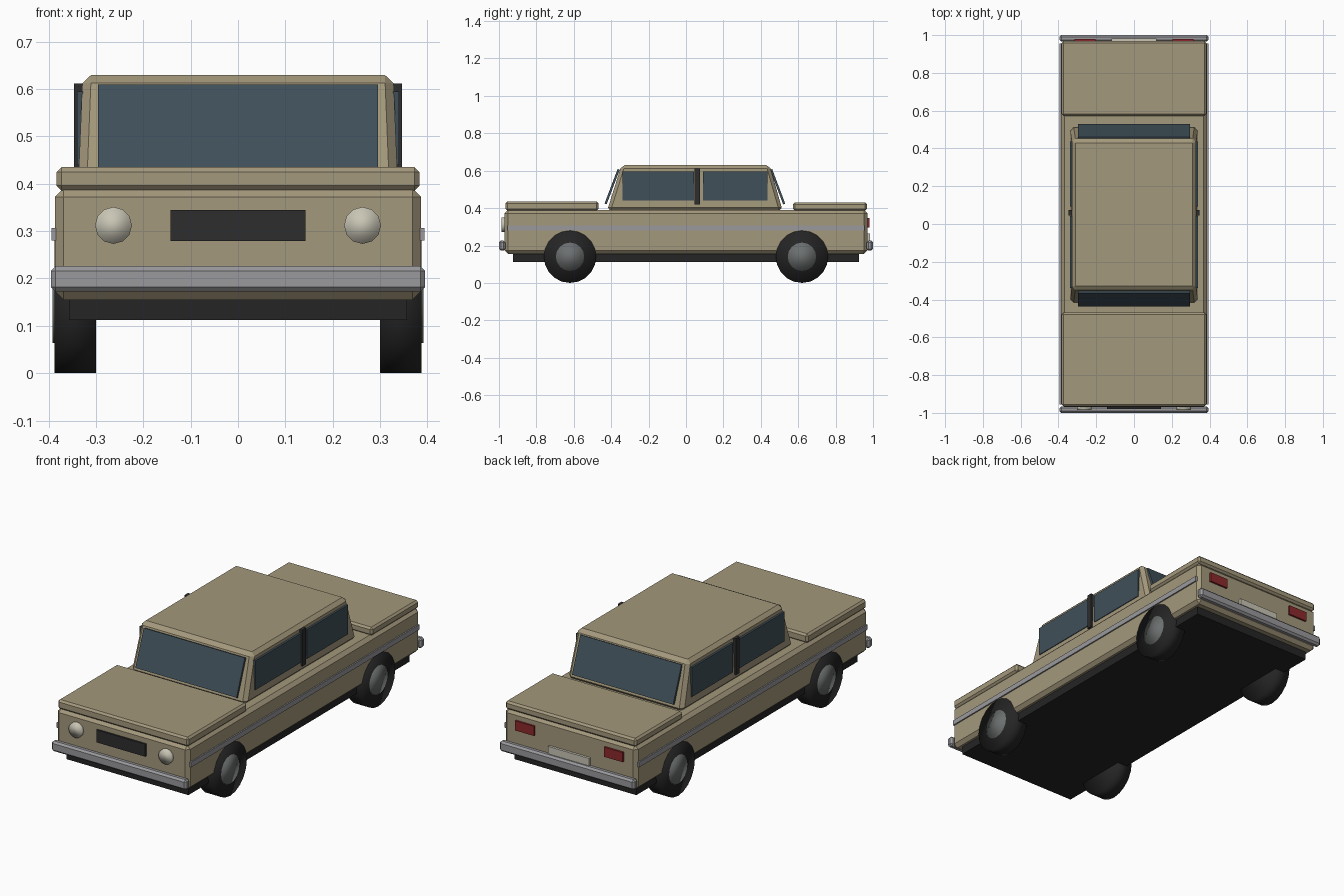
import bpy, bmesh, math
from mathutils import Matrix, Vector

default = bpy.data.objects.get("Cube")
if default:
    bpy.data.objects.remove(default, do_unlink=True)


def material(name, r, g, b):
    m = bpy.data.materials.new(name)
    m.use_nodes = True
    m.diffuse_color = (r, g, b, 1)
    m.node_tree.nodes["Principled BSDF"].inputs["Base Color"].default_value = (r, g, b, 1)
    return m


paint = material("tan paint", 0.37, 0.315, 0.2)
glass = material("dark glass", 0.05, 0.08, 0.1)
chrome = material("chrome", 0.32, 0.32, 0.335)
black = material("black trim", 0.026, 0.026, 0.026)
rubber = material("rubber", 0.018, 0.018, 0.018)
steel = material("hub steel", 0.15, 0.16, 0.16)
lamp = material("lamp white", 0.58, 0.56, 0.46)
red = material("tail red", 0.26, 0.022, 0.025)


def finish(name, bm, mat, bevel=0):
    mesh = bpy.data.meshes.new(name)
    bmesh.ops.recalc_face_normals(bm, faces=bm.faces)
    bm.to_mesh(mesh)
    bm.free()
    mesh.materials.append(mat)
    obj = bpy.data.objects.new(name, mesh)
    bpy.context.collection.objects.link(obj)
    if bevel:
        mod = obj.modifiers.new("Bevel", "BEVEL")
        mod.width = bevel
        mod.segments = 1
    return obj


def box(name, mat, x, y, z, bevel=0):
    """Box from (min, max) ranges on each axis."""
    bm = bmesh.new()
    bmesh.ops.create_cube(bm, size=1)
    for v in bm.verts:
        v.co = [r[0] + (c + 0.5) * (r[1] - r[0]) for c, r in zip(v.co, (x, y, z))]
    return finish(name, bm, mat, bevel)


def disc(name, mat, centre, radius, depth, axis, sides):
    """Smooth-shaded cylinder along the x or y axis."""
    bm = bmesh.new()
    turn = Matrix.Rotation(math.pi / 2, 4, "Y" if axis == "x" else "X")
    bmesh.ops.create_cone(bm, cap_ends=True, segments=sides, radius1=radius,
                          radius2=radius, depth=depth,
                          matrix=Matrix.Translation(centre) @ turn)
    for f in bm.faces:
        f.smooth = True
    return finish(name, bm, mat)


def pane(name, low, high, half_width, thick):
    """Sloping glass between a low and a high (y, z) point."""
    a, b = Vector(low), Vector(high)
    d = (b - a).normalized()
    n = Vector((-d.y, d.x)) * thick / 2
    bm = bmesh.new()
    rings = [[bm.verts.new((x, p.x, p.y)) for p in (a + n, b + n, b - n, a - n)]
             for x in (-half_width, half_width)]
    for ring in rings:
        bm.faces.new(ring)
    for i in range(4):
        j = (i + 1) % 4
        bm.faces.new((rings[0][i], rings[0][j], rings[1][j], rings[1][i]))
    return finish(name, bm, glass)


# Lower body, hood, trunk and underside
box("body", paint, (-0.387, 0.387), (-0.97, 0.97), (0.155, 0.39), 0.018)
box("hood", paint, (-0.383, 0.383), (-0.965, -0.468), (0.386, 0.435), 0.01)
box("trunk_lid", paint, (-0.383, 0.383), (0.572, 0.968), (0.386, 0.43), 0.01)
box("chassis", rubber, (-0.357, 0.357), (-0.925, 0.925), (0.112, 0.165))

# Tapered cabin
cabin = box("cabin", paint, (-1, 1), (-1, 1), (0.385, 0.63), 0.018)
for v in cabin.data.vertices:
    top = v.co.z > 0.5
    v.co.x *= 0.328 if top else 0.338
    if v.co.y < 0:
        v.co.y = -0.345 if top else -0.422
    else:
        v.co.y = 0.447 if top else 0.517

# Windshield and rear window
pane("windshield", (-0.43, 0.422), (-0.36, 0.607), 0.296, 0.012)
pane("rear_window", (0.525, 0.422), (0.455, 0.607), 0.296, 0.012)

# Bumpers
box("front_bumper", chrome, (-0.395, 0.395), (-1, -0.965), (0.172, 0.226), 0.01)
box("rear_bumper", chrome, (-0.395, 0.395), (0.965, 1), (0.172, 0.226), 0.01)

# Grille and rear plate
box("grille", black, (-0.143, 0.143), (-0.98, -0.965), (0.279, 0.345))
box("rear_plate", lamp, (-0.12, 0.12), (0.965, 0.983), (0.205, 0.265))

# Parts repeated on both sides
for side, s in (("left", 1), ("right", -1)):
    def across(a, b):
        return tuple(sorted((s * a, s * b)))

    box(side + "_front_side_window", glass, across(0.327, 0.34), (-0.34, 0.043), (0.44, 0.595))
    box(side + "_rear_side_window", glass, across(0.327, 0.34), (0.092, 0.436), (0.44, 0.595))
    box(side + "_door_pillar", black, across(0.325, 0.346), (0.045, 0.075), (0.42, 0.612))
    box(side + "_side_trim", chrome, across(0.38, 0.394), (-0.955, 0.955), (0.28, 0.307))
    box(side + "_tail_light", red, across(0.205, 0.315), (0.965, 0.98), (0.296, 0.347))
    disc(side + "_headlight", lamp, (s * 0.263, -0.973, 0.312), 0.039, 0.026, "y", 12)
    for end, y in (("front", -0.62), ("rear", 0.62)):
        disc(f"{side}_{end}_tire", rubber, (s * 0.344, y, 0.14), 0.14, 0.088, "x", 20)
        disc(f"{side}_{end}_hub", steel, (s * 0.352, y, 0.14), 0.076, 0.08, "x", 16)
